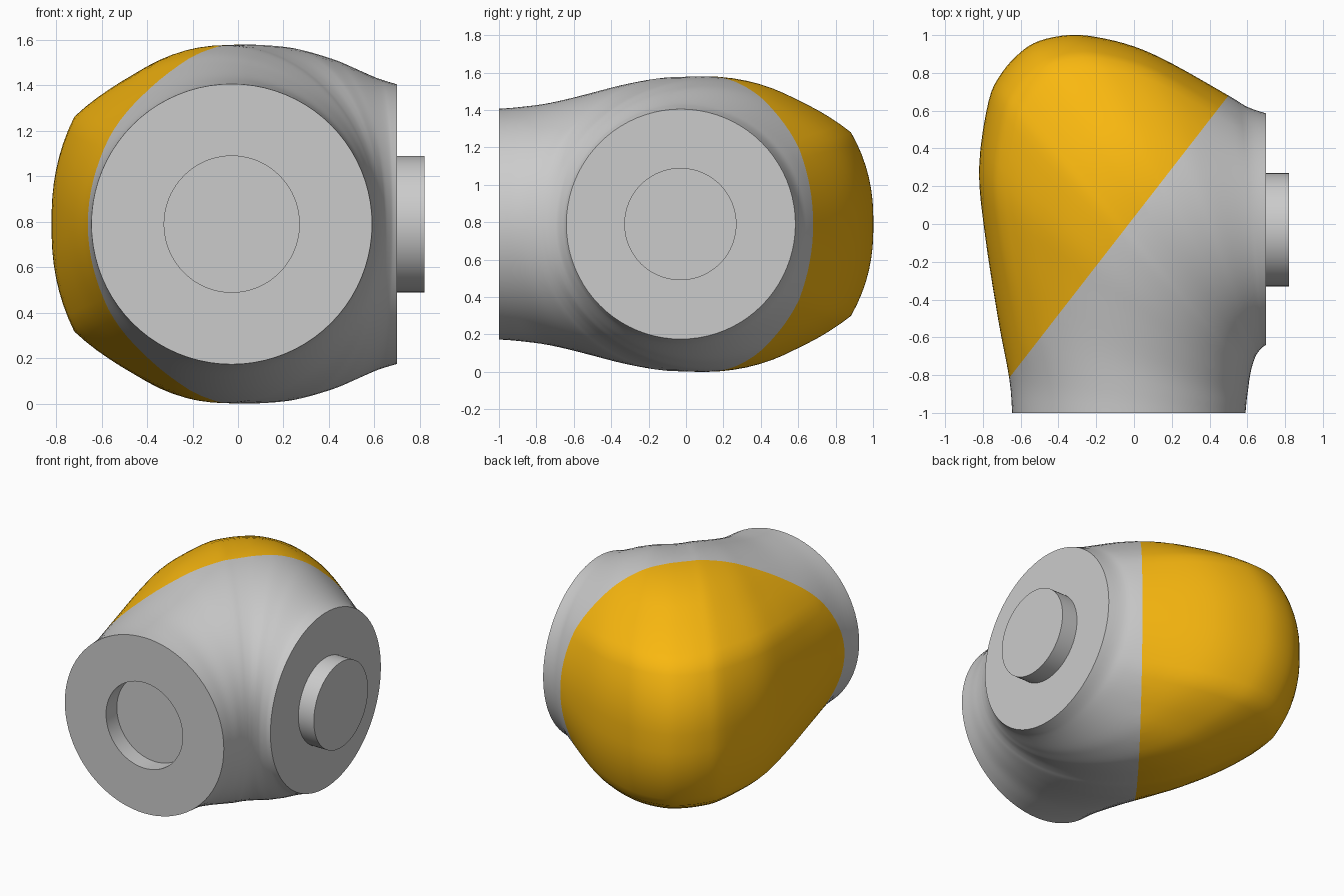
import bpy, bmesh, math
from mathutils import Vector

if "Cube" in bpy.data.objects:
    bpy.data.objects.remove(bpy.data.objects["Cube"])

N = 80        # points around each section
STEPS = 4     # in-between sections per key
ZC = 0.79     # height of the symmetry plane

# Key sections through the elbow: outer x, y, inner x, y, half height, shoulder amount
KEYS = [
    (-0.645, -1.00, 0.59, -1.00, 0.617, 0),
    (-0.66, -0.82, 0.593, -0.97, 0.625, 0),
    (-0.72, -0.50, 0.598, -0.92, 0.65, 0.3),
    (-0.79, -0.05, 0.605, -0.87, 0.705, 0.8),
    (-0.82, 0.30, 0.61, -0.83, 0.75, 1),
    (-0.77, 0.65, 0.615, -0.80, 0.783, 1),
    (-0.70, 0.80, 0.618, -0.785, 0.788, 1),
    (-0.60, 0.91, 0.621, -0.77, 0.79, 1),
    (-0.50, 0.97, 0.625, -0.755, 0.79, 1),
    (-0.35, 1.00, 0.629, -0.74, 0.785, 1),
    (-0.20, 0.99, 0.634, -0.725, 0.775, 1),
    (0.00, 0.94, 0.642, -0.705, 0.75, 0.9),
    (0.20, 0.85, 0.652, -0.685, 0.718, 0.7),
    (0.50, 0.68, 0.674, -0.658, 0.652, 0.2),
    (0.60, 0.62, 0.686, -0.648, 0.632, 0),
    (0.70, 0.585, 0.70, -0.64, 0.615, 0),
]


def catmull(a, b, c, d, t):
    return [0.5 * (2*q + (r-p)*t + (2*p-5*q+4*r-s)*t*t + (3*q-p-3*r+s)*t**3)
            for p, q, r, s in zip(a, b, c, d)]


def shoulder(phi):
    """Bulge that turns the outer half of an ellipse into a soft-edged shell."""
    deg = abs(math.degrees(math.atan2(math.sin(phi), math.cos(phi))))
    if deg <= 36:
        return 0.066 * (deg / 36) ** 1.5
    return 0.066 * max(0.0, 1 - (deg - 36) / 24) ** 1.5


def ring(bm, ox, oy, ix, iy, h, w):
    """Vertical oval section standing on the chord from outer to inner point."""
    verts = []
    for k in range(N):
        phi = 2 * math.pi * k / N
        rho = 1 + w * shoulder(phi)
        u, v = rho * math.cos(phi), rho * math.sin(phi)
        verts.append(bm.verts.new((
            (ox + ix) / 2 + u * (ox - ix) / 2,
            (oy + iy) / 2 + u * (oy - iy) / 2,
            ZC + h * v)))
    return verts


def build_elbow():
    bm = bmesh.new()
    # socket floor and rim on the front face
    specs = [(-0.325, y, 0.27, y, 0.30, 0) for y in (-0.88, -1.0)]
    # swept elbow
    last = len(KEYS) - 1
    for i in range(last):
        a, b, c, d = KEYS[max(i-1, 0)], KEYS[i], KEYS[i+1], KEYS[min(i+2, last)]
        specs += [catmull(a, b, c, d, s / STEPS) for s in range(STEPS)]
    specs.append(KEYS[-1])
    # connecting peg on the right face
    specs += [(x, 0.27, x, -0.33, 0.30, 0) for x in (0.70, 0.82)]

    rings = [ring(bm, *s) for s in specs]
    for r0, r1 in zip(rings, rings[1:]):
        for k in range(N):
            j = (k + 1) % N
            bm.faces.new((r0[k], r0[j], r1[j], r1[k]))
    bm.faces.new(rings[0])
    bm.faces.new(rings[-1])
    bmesh.ops.recalc_face_normals(bm, faces=bm.faces[:])
    return bm


def make_part(name, keep_normal, color=None):
    """Keep the side of the elbow that lies in the direction keep_normal."""
    bm = build_elbow()
    bmesh.ops.bisect_plane(bm, geom=bm.verts[:] + bm.edges[:] + bm.faces[:],
                           dist=1e-5, plane_co=(0, 0.036, 0),
                           plane_no=keep_normal, clear_inner=True)
    me = bpy.data.meshes.new(name)
    bm.to_mesh(me)
    bm.free()
    ob = bpy.data.objects.new(name, me)
    bpy.context.collection.objects.link(ob)
    if color:
        mat = bpy.data.materials.new(name + "_paint")
        mat.diffuse_color = color
        mat.use_nodes = True
        mat.node_tree.nodes["Principled BSDF"].inputs["Base Color"].default_value = mat.diffuse_color
        me.materials.append(mat)
    bpy.ops.object.select_all(action='DESELECT')
    ob.select_set(True)
    bpy.context.view_layer.objects.active = ob
    bpy.ops.object.shade_smooth_by_angle(angle=math.radians(40))
    return ob


split = Vector((1.5, -1.165, 0)).normalized()
make_part("joint_housing", split)
make_part("rear_cover", -split, (0.95, 0.48, 0.005, 1))
